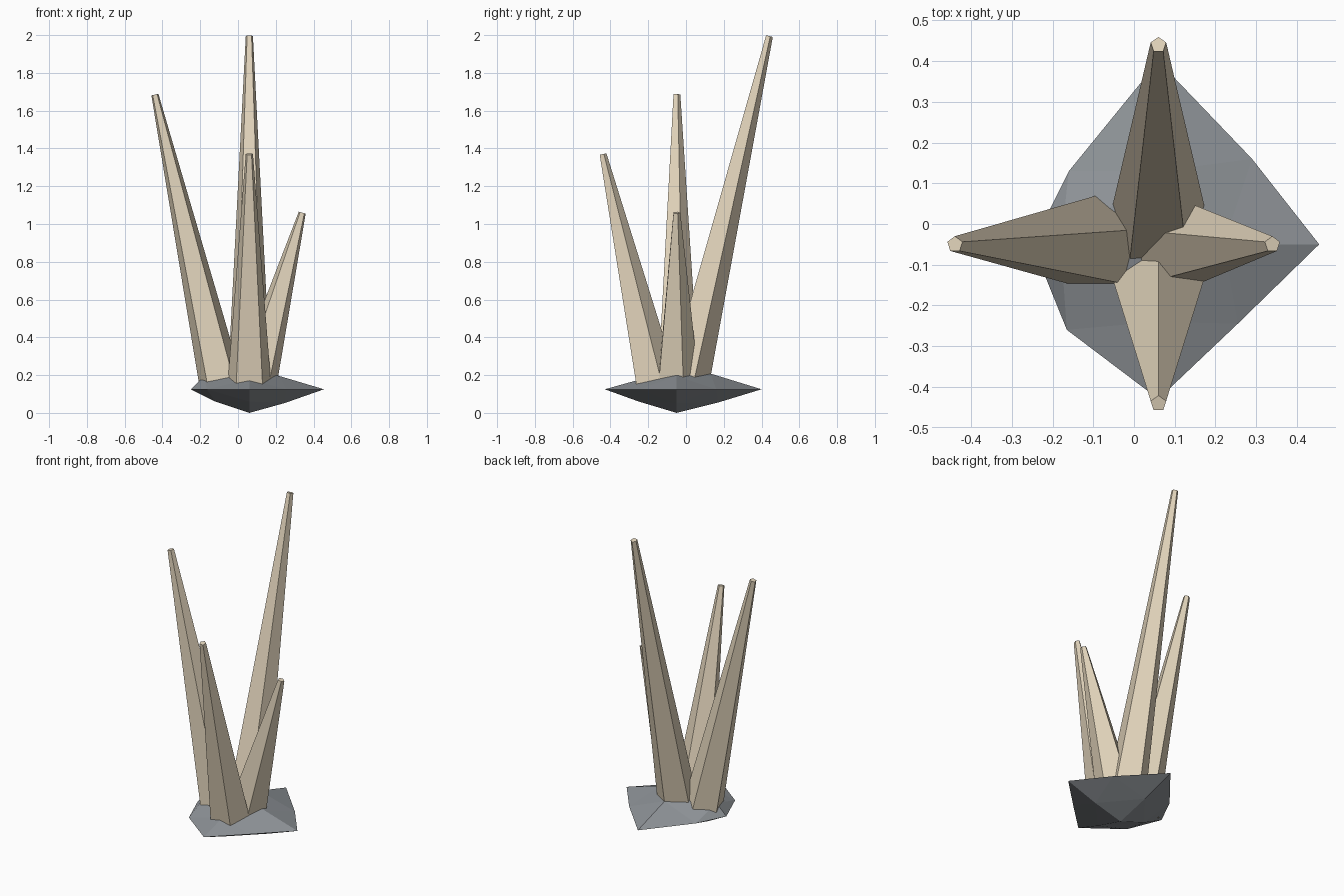
import bpy, bmesh
from math import sin, cos, radians
from mathutils import Vector

if "Cube" in bpy.data.objects:
    bpy.data.objects.remove(bpy.data.objects["Cube"])


def material(name, rgb):
    m = bpy.data.materials.new(name)
    m.diffuse_color = (*rgb, 1)
    m.use_nodes = True
    m.node_tree.nodes["Principled BSDF"].inputs["Base Color"].default_value = m.diffuse_color
    return m


def add_object(name, bm, mat):
    bmesh.ops.recalc_face_normals(bm, faces=bm.faces[:])
    me = bpy.data.meshes.new(name)
    bm.to_mesh(me)
    bm.free()
    me.materials.append(mat)
    ob = bpy.data.objects.new(name, me)
    bpy.context.collection.objects.link(ob)
    return ob


stone = material("stone", (0.27, 0.29, 0.31))
crystal = material("crystal", (0.76, 0.66, 0.50))
CX, CY = 0.06, -0.05


# Rock: a once-subdivided octahedron with uneven rings
def rock():
    bm = bmesh.new()
    equator = [bm.verts.new((x, y, 0.125)) for x, y in (
        (0.455, CY), (0.29, 0.16), (CX, 0.40), (-0.16, 0.13),
        (-0.25, CY), (-0.165, -0.26), (CX, -0.43), (0.255, -0.245))]
    upper = ((0.22, CY, 0.195), (CX, 0.13, 0.208),
             (-0.18, CY, 0.193), (CX, -0.24, 0.178))
    lower = ((0.25, CY, 0.053), (CX, 0.17, 0.055),
             (-0.12, CY, 0.06), (CX, -0.25, 0.06))
    for ring, pole_z in ((upper, 0.23), (lower, 0.0)):
        r = [bm.verts.new(p) for p in ring]
        pole = bm.verts.new((CX, CY, pole_z))
        for i in range(4):
            a, b = r[i], r[(i + 1) % 4]
            ea, mid, eb = (equator[(2 * i + k) % 8] for k in range(3))
            for tri in ((pole, a, b), (a, mid, b), (a, ea, mid), (b, mid, eb)):
                bm.faces.new(tri)
    return add_object("rock_base", bm, stone)


# Crystal spike: tapered five-sided prism leaning from base to tip
def spike(name, base, tip, r0=0.122, r1=0.02):
    base, tip = Vector(base), Vector(tip)
    turn = Vector((0, 0, 1)).rotation_difference(tip - base)
    bm = bmesh.new()
    rings = []
    for c, r in ((base, r0), (tip, r1)):
        rings.append([bm.verts.new(c + turn @ Vector(
            (r * cos(radians(90 + 72 * k)), r * sin(radians(90 + 72 * k)), 0)))
            for k in range(5)])
    for k in range(5):
        j = (k + 1) % 5
        bm.faces.new((rings[0][k], rings[0][j], rings[1][j], rings[1][k]))
    for ring in rings:
        bm.faces.new(ring)
    return add_object(name, bm, crystal)


rock()
spike("back_spike", (CX, -0.005, 0.13), (CX, 0.44, 1.995))
spike("left_spike", (-0.085, CY, 0.13), (-0.44, CY, 1.685))
spike("front_spike", (CX, -0.16, 0.13), (CX, -0.441, 1.37))
spike("right_spike", (0.085, CY, 0.13), (0.34, CY, 1.06))
